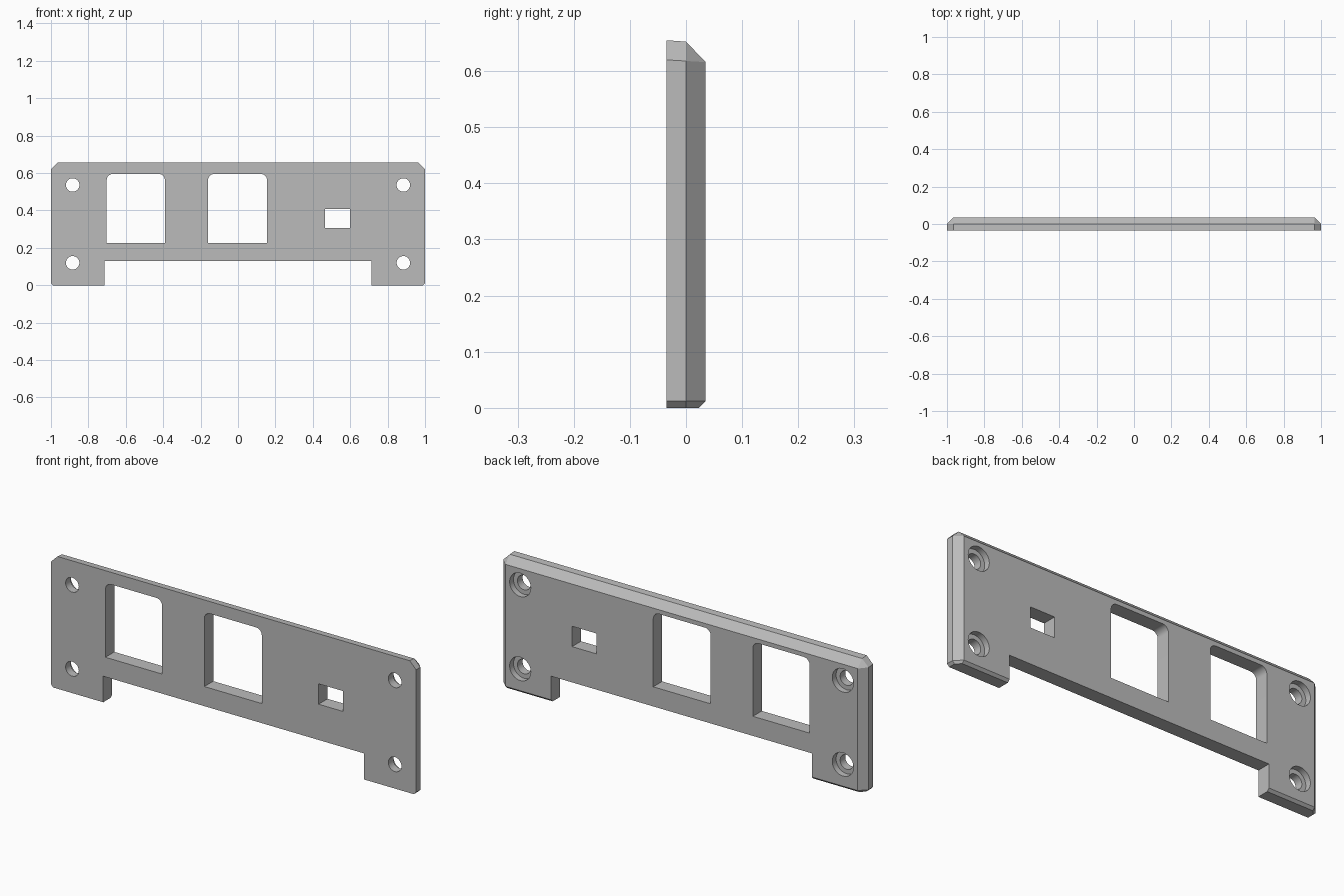
import bpy, bmesh
from math import sin, cos, pi

cube = bpy.data.objects.get("Cube")
if cube:
    bpy.data.objects.remove(cube)

grey = bpy.data.materials.new("plain_grey")
grey.use_nodes = True
colour = (0.5, 0.5, 0.5, 1)
grey.diffuse_color = colour
grey.node_tree.nodes["Principled BSDF"].inputs["Base Color"].default_value = colour


def make_object(name, bm):
    bmesh.ops.recalc_face_normals(bm, faces=bm.faces)
    mesh = bpy.data.meshes.new(name)
    bm.to_mesh(mesh)
    bm.free()
    mesh.materials.append(grey)
    obj = bpy.data.objects.new(name, mesh)
    bpy.context.collection.objects.link(obj)
    return obj


def prism(name, outline, y0, y1):
    """Extrude an x-z outline from y0 to y1."""
    bm = bmesh.new()
    face = bm.faces.new([bm.verts.new((x, y0, z)) for x, z in outline])
    new = bmesh.ops.extrude_face_region(bm, geom=[face])["geom"]
    verts = [v for v in new if isinstance(v, bmesh.types.BMVert)]
    bmesh.ops.translate(bm, verts=verts, vec=(0, y1 - y0, 0))
    return make_object(name, bm)


def window(x0, x1, z0, z1, r=0.0):
    """Rectangle whose two upper corners are rounded by r."""
    pts = [(x0, z0), (x1, z0)]
    if not r:
        return pts + [(x1, z1), (x0, z1)]
    for cx, start in ((x1 - r, 0), (x0 + r, pi / 2)):
        for i in range(9):
            a = start + i * pi / 16
            pts.append((cx + r * cos(a), z1 - r + r * sin(a)))
    return pts


def circle(x, z, r, n=40):
    return [(x + r * cos(2 * pi * i / n), z + r * sin(2 * pi * i / n)) for i in range(n)]


# Plate body: hull of the chamfered corner points, mirrored left to right
half = 0.035
corner = [(0.965, -half, 0.655), (1, -half, 0.62), (1, -half, 0.012), (0.988, -half, 0),
          (0.965, 0, 0.6525), (1, 0, 0.618), (1, 0, 0.012), (0.988, 0, 0),
          (0.965, 0.023, 0), (0.965, half, 0.616), (0.965, half, 0.012)]
bm = bmesh.new()
for side in (-1, 1):
    for x, y, z in corner:
        bm.verts.new((side * x, y, z))
bmesh.ops.convex_hull(bm, input=bm.verts[:])
bmesh.ops.dissolve_limit(bm, angle_limit=0.01, verts=bm.verts[:], edges=bm.edges[:])
plate = make_object("face_plate", bm)

# Openings: bottom notch, two large windows, one small slot
cutters = [
    prism("notch_cutter", window(-0.714, 0.714, -0.1, 0.129), -0.1, 0.1),
    prism("right_window_cutter", window(-0.702, -0.391, 0.226, 0.595, 0.032), -0.1, 0.1),
    prism("middle_window_cutter", window(-0.16, 0.155, 0.226, 0.595, 0.032), -0.1, 0.1),
    prism("slot_cutter", window(0.466, 0.6, 0.306, 0.407), -0.1, 0.1),
]

# Screw holes, each with a wider recess at the back
for x in (-0.884, 0.884):
    for z in (0.12, 0.536):
        cutters.append(prism("screw_hole_cutter", circle(x, z, 0.036), -0.1, 0.1))
        cutters.append(prism("screw_recess_cutter", circle(x, z, 0.058), 0.005, 0.1))

bpy.context.view_layer.objects.active = plate
for cutter in cutters:
    cutter.hide_render = True
    mod = plate.modifiers.new("cut", "BOOLEAN")
    mod.operation = "DIFFERENCE"
    mod.solver = "EXACT"
    mod.object = cutter
    bpy.ops.object.modifier_apply(modifier=mod.name)
    bpy.data.objects.remove(cutter)

# Smooth the round walls, keep the plate edges sharp
bpy.ops.object.select_all(action="DESELECT")
plate.select_set(True)
bpy.ops.object.shade_smooth_by_angle(angle=0.4)
